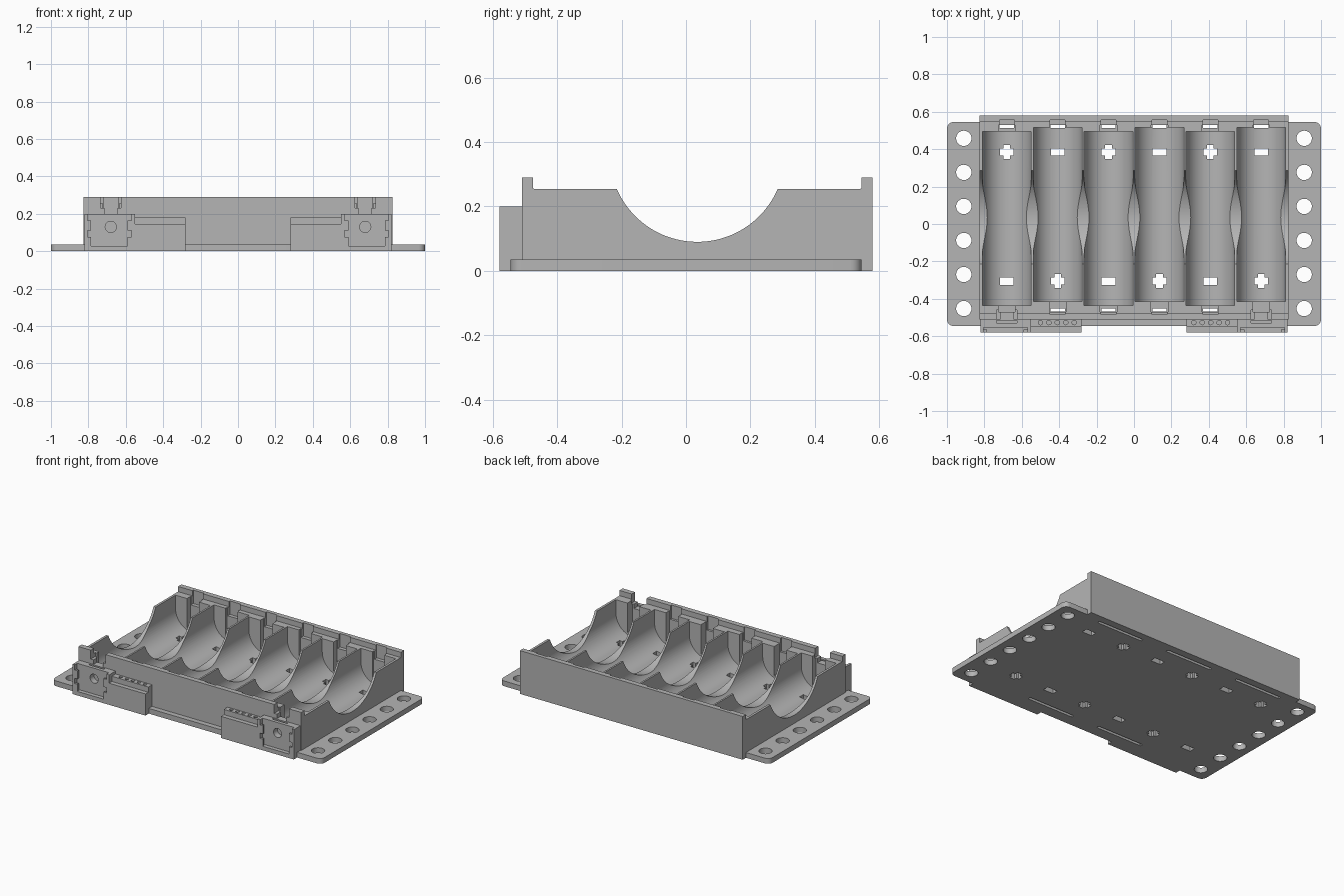
import bpy, bmesh
from math import sin, cos, pi

cube = bpy.data.objects.get("Cube")
if cube:
    bpy.data.objects.remove(cube, do_unlink=True)

grey = bpy.data.materials.new("plain grey plastic")
grey.use_nodes = True
colour = (0.46, 0.46, 0.46, 1)
grey.diffuse_color = colour
grey.node_tree.nodes["Principled BSDF"].inputs["Base Color"].default_value = colour

PLACE = {"x": lambda a, b, d: (d, a, b),
         "y": lambda a, b, d: (a, d, b),
         "z": lambda a, b, d: (a, b, d)}


def prism(points, axis, lo, hi):
    """A profile extruded along one axis."""
    return [[PLACE[axis](a, b, d) for a, b in points] for d in (lo, hi)]


def box(x0, x1, y0, y1, z0, z1):
    return prism([(x0, y0), (x1, y0), (x1, y1), (x0, y1)], "z", z0, z1)


def arc(a, b, r, start, end, n):
    return [(a + r * cos(start + (end - start) * i / n),
             b + r * sin(start + (end - start) * i / n)) for i in range(n + 1)]


def disc(a, b, r, axis, lo, hi, n=32):
    return prism(arc(a, b, r, 0, 2 * pi, n)[:-1], axis, lo, hi)


def make(name, solids):
    bm = bmesh.new()
    for rings in solids:
        low, high = [[bm.verts.new(p) for p in ring] for ring in rings]
        bm.faces.new(low)
        bm.faces.new(high)
        for i in range(len(low)):
            j = (i + 1) % len(low)
            bm.faces.new((low[i], low[j], high[j], high[i]))
    bmesh.ops.recalc_face_normals(bm, faces=bm.faces)
    mesh = bpy.data.meshes.new(name)
    bm.to_mesh(mesh)
    bm.free()
    mesh.materials.append(grey)
    obj = bpy.data.objects.new(name, mesh)
    bpy.context.collection.objects.link(obj)
    return obj


def combine(obj, solids, operation="DIFFERENCE"):
    tool = make("cutter", solids)
    tool.hide_render = True
    mod = obj.modifiers.new("combine", "BOOLEAN")
    mod.operation, mod.solver, mod.object = operation, "EXACT", tool
    mod.use_self = True
    bpy.context.view_layer.objects.active = obj
    bpy.ops.object.modifier_apply(modifier=mod.name)
    bpy.data.objects.remove(tool, do_unlink=True)


def finish(obj):
    bpy.ops.object.select_all(action="DESELECT")
    obj.select_set(True)
    bpy.context.view_layer.objects.active = obj
    bpy.ops.object.shade_smooth_by_angle(angle=0.4)


CELLS = [-0.68 + 0.272 * i for i in range(6)]
RADIUS, AXIS_Z = 0.13, 0.167

# Base plate with rounded corners
outline = []
for k, (sx, sy) in enumerate([(1, 1), (-1, 1), (-1, -1), (1, -1)]):
    outline += arc(sx * 0.965, sy * 0.51, 0.035, k * pi / 2, (k + 1) * pi / 2, 6)
tray = make("battery_tray", [prism(outline, "z", 0, 0.035)])

# Main body with raised end lips and the curved finger scoop
side = [(-0.51, 0), (0.58, 0), (0.58, 0.29), (0.545, 0.29), (0.545, 0.255)]
side += arc(0.035, 0.362, 0.272, -0.405, -pi + 0.405, 40)
side += [(-0.475, 0.255), (-0.475, 0.29), (-0.51, 0.29)]
combine(tray, [prism(side, "x", -0.826, 0.826)], "UNION")

# Round-bottomed cell troughs
troughs = []
for i, x in enumerate(CELLS):
    shift = 0.02 * (i % 2)
    u = arc(x, AXIS_Z, RADIUS, pi, 2 * pi, 32) + [(x + RADIUS, 0.4), (x - RADIUS, 0.4)]
    troughs.append(prism(u, "y", -0.435 + shift, 0.495 + shift))
combine(tray, troughs)

# Contact pockets, lip notches and slits at both ends of every cell
pockets, notches, slits = [], [], []
for i, x in enumerate(CELLS):
    pockets += [box(x - 0.045, x + 0.045, 0.48, 0.53, 0.06, 0.4),
                box(x - 0.045, x + 0.045, -0.47, -0.4, 0.06, 0.4)]
    notches.append(box(x - 0.04, x + 0.04, 0.52, 0.555, 0.2, 0.4))
    slits.append(box(x - 0.038, x + 0.038, 0.512, 0.528, -0.1, 0.1))
    if i in (0, 5):
        notches.append(box(x - 0.055, x + 0.055, -0.6, -0.46, 0.23, 0.4))
        notches.append(box(x - 0.035, x + 0.035, -0.6, -0.46, 0.2, 0.25))
    else:
        notches.append(box(x - 0.04, x + 0.04, -0.485, -0.46, 0.2, 0.4))
        slits.append(box(x - 0.038, x + 0.038, -0.467, -0.451, -0.1, 0.1))
for group in (pockets, notches, slits):
    combine(tray, group)

# Underside channels joining neighbouring contacts
channels = [box(CELLS[i] - 0.03, CELLS[i + 1] + 0.03, 0.51, 0.53, -0.1, 0.018)
            for i in (0, 2, 4)]
channels += [box(CELLS[i] - 0.03, CELLS[i + 1] + 0.03, -0.469, -0.449, -0.1, 0.018)
             for i in (1, 3)]
combine(tray, channels)

# Polarity signs through the floor, and mounting holes in the flanges
bars, stems = [], []
for i, x in enumerate(CELLS):
    plus_y, minus_y = (0.385, -0.305) if i % 2 == 0 else (-0.305, 0.385)
    bars += [box(x - 0.037, x + 0.037, y - h, y + h, -0.1, 0.12)
             for y, h in ((plus_y, 0.018), (minus_y, 0.02))]
    stems.append(box(x - 0.018, x + 0.018, plus_y - 0.037, plus_y + 0.037, -0.1, 0.12))
combine(tray, bars)
combine(tray, stems)
combine(tray, [disc(s * 0.91, 0.003 + 0.182 * (k - 2.5), 0.041, "z", -0.1, 0.1)
               for s in (-1, 1) for k in range(6)])
finish(tray)

# Front connector blocks, one at each side
for s, name in ((-1, "right_connector"), (1, "left_connector")):
    def span(a, b, *rest):
        return box(min(s * a, s * b), max(s * a, s * b), *rest)

    # Stepped profile of the pin header, beside the taller socket
    step = [(-0.58, 0), (-0.508, 0), (-0.508, 0.18), (-0.55, 0.18),
            (-0.55, 0.145), (-0.58, 0.145)]
    block = make(name, [prism(step, "x", *sorted((s * 0.28, s * 0.56)))])
    combine(block, [span(0.55, 0.82, -0.58, -0.508, 0, 0.2)], "UNION")
    # Socket recess, open at the top
    combine(block, [span(0.57, 0.805, -0.6, -0.553, 0.027, 0.3)])
    # Retaining tabs across the recess
    combine(block, [span(a, b, -0.58, -0.565, z0, z1)
                    for a, b in ((0.565, 0.59), (0.785, 0.81))
                    for z0, z1 in ((0.02, 0.075), (0.11, 0.165))], "UNION")
    # Contact slot, round socket hole and pin holes
    combine(block, [span(0.625, 0.735, -0.53, -0.515, 0.16, 0.3)])
    combine(block, [disc(s * 0.68, 0.13, 0.03, "y", -0.6, -0.512, 24)])
    combine(block, [disc(s * (0.32 + 0.045 * k), -0.527, 0.012, "z", 0.08, 0.3, 16)
                    for k in range(5)])
    finish(block)
